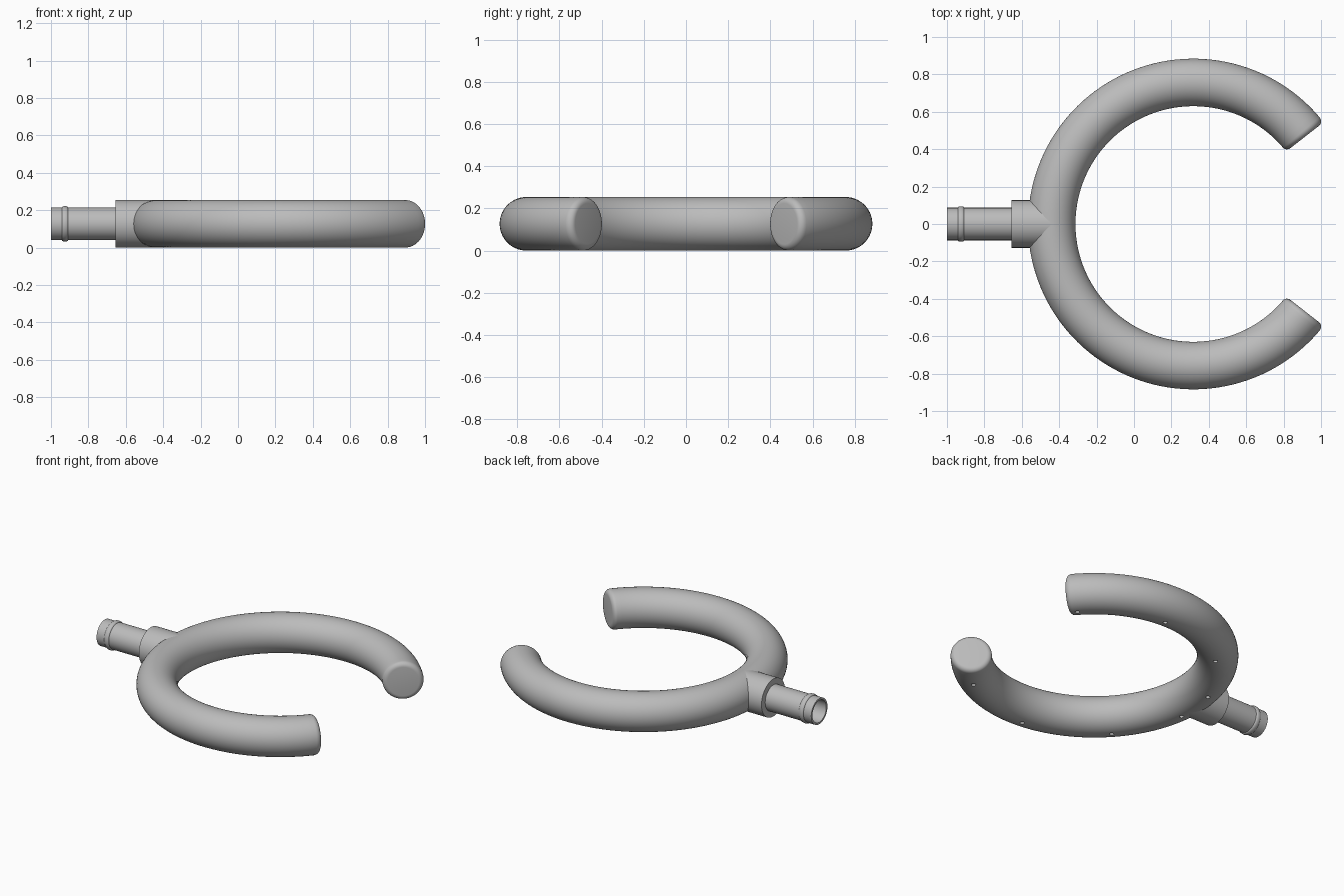
import bpy, bmesh
from math import sin, cos, pi, radians
from mathutils import Vector, Matrix

cube = bpy.data.objects.get("Cube")
if cube:
    bpy.data.objects.remove(cube, do_unlink=True)

TUBE = 0.127              # tube radius, also the height of its axis
RING = 0.757              # ring radius
CENTRE = Vector((0.317, 0, TUBE))
END = radians(38)         # half of the ring opening
FILLET = 0.03

grey = bpy.data.materials.new("plain_grey")
grey.use_nodes = True
grey.diffuse_color = (0.5, 0.5, 0.5, 1)
grey.node_tree.nodes["Principled BSDF"].inputs["Base Color"].default_value = (0.5, 0.5, 0.5, 1)


def finish(name, bm):
    bmesh.ops.recalc_face_normals(bm, faces=bm.faces)
    mesh = bpy.data.meshes.new(name)
    bm.to_mesh(mesh)
    bm.free()
    mesh.materials.append(grey)
    obj = bpy.data.objects.new(name, mesh)
    bpy.context.collection.objects.link(obj)
    return obj


def smooth(obj):
    bpy.ops.object.select_all(action='DESELECT')
    obj.select_set(True)
    bpy.context.view_layer.objects.active = obj
    bpy.ops.object.shade_smooth_by_angle(angle=radians(35))


def loft(name, rings):
    """Skin a list of vertex loops and cap both ends."""
    bm = bmesh.new()
    loops = [[bm.verts.new(p) for p in ring] for ring in rings]
    for a, b in zip(loops, loops[1:]):
        for i in range(len(a)):
            j = (i + 1) % len(a)
            bm.faces.new((a[i], a[j], b[j], b[i]))
    bm.faces.new(loops[0])
    bm.faces.new(loops[-1])
    return finish(name, bm)


def lathe(name, profile, sides=64):
    """Turn (x, radius) points about the axis of the inlet."""
    turns = [2 * pi * i / sides for i in range(sides)]
    obj = loft(name, [[(x, r * cos(t), TUBE + r * sin(t)) for t in turns]
                      for x, r in profile])
    smooth(obj)
    return obj


def section(angle, radius, sides=56):
    out = Vector((cos(angle), sin(angle), 0))
    turns = [2 * pi * i / sides for i in range(sides)]
    return [CENTRE + out * (RING + radius * cos(t)) + Vector((0, 0, radius * sin(t)))
            for t in turns]


# Open ring with rounded rims at both ends
rim = [(END + FILLET * (1 - sin(t)) / RING, TUBE - FILLET * (1 - cos(t)))
       for t in (pi / 2 * (1 - i / 6) for i in range(7))]
start = rim[-1][0]
steps = 110
body = [(start + (2 * pi - 2 * start) * i / steps, TUBE) for i in range(1, steps)]
far_rim = [(2 * pi - a, r) for a, r in reversed(rim)]
ring = loft("ring_tube", [section(a, r) for a, r in rim + body + far_rim])

# Small outlet holes drilled into the underside
bm = bmesh.new()
for degrees in (42, 85, 129, 163, 185, 222, 266, 309):
    a = radians(degrees)
    spot = Vector((CENTRE.x + RING * cos(a), RING * sin(a), 0.01))
    bmesh.ops.create_cone(bm, cap_ends=True, segments=16, radius1=0.014, radius2=0.014,
                          depth=0.06, matrix=Matrix.Translation(spot))
drill = finish("outlet_hole_cutter", bm)
drill.hide_render = True
cut = ring.modifiers.new("outlet_holes", 'BOOLEAN')
cut.operation = 'DIFFERENCE'
cut.solver = 'EXACT'
cut.object = drill
bpy.context.view_layer.objects.active = ring
bpy.ops.object.modifier_apply(modifier=cut.name)
bpy.data.objects.remove(drill, do_unlink=True)
smooth(ring)

# Collar joining the inlet to the ring
lathe("inlet_collar", [(-0.655, TUBE), (CENTRE.x - RING, TUBE)])

# Hollow hose inlet with a raised bead
bead = [(-0.925 - 0.017 * cos(t), 0.087 + 0.008 * sin(t))
        for t in (pi * i / 8 for i in range(9))]
lathe("hose_inlet", [(-0.6, 0.074), (-1.0, 0.074), (-1.0, 0.087)] + bead + [(-0.62, 0.087)])
